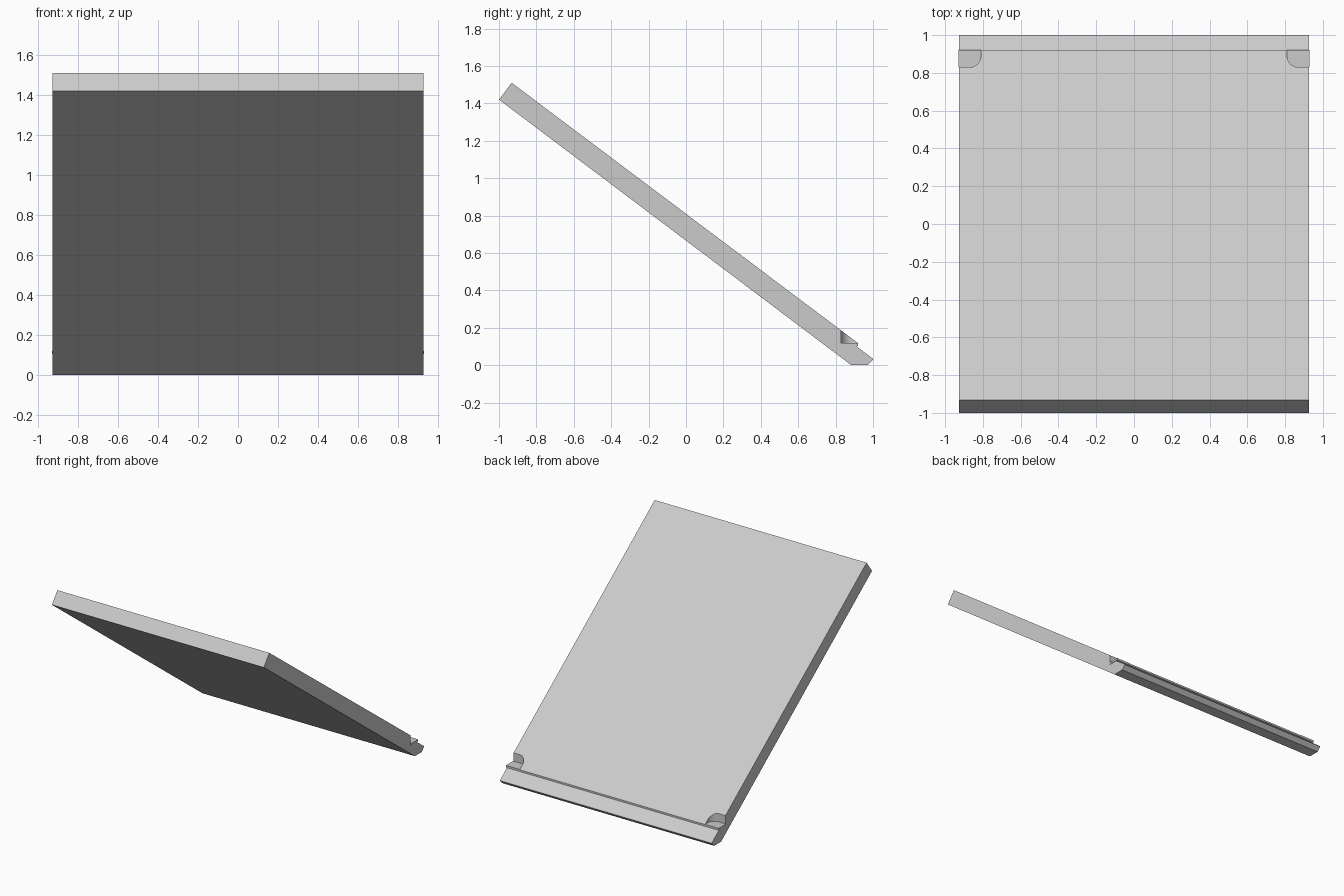
import bpy, bmesh, math

if "Cube" in bpy.data.objects:
    bpy.data.objects.remove(bpy.data.objects["Cube"])

W = 0.926


def prism(name, ring_a, ring_b):
    """Closed solid between two matching outlines."""
    bm = bmesh.new()
    a = [bm.verts.new(p) for p in ring_a]
    b = [bm.verts.new(p) for p in ring_b]
    n = len(a)
    bm.faces.new(a)
    bm.faces.new(b[::-1])
    for i in range(n):
        j = (i + 1) % n
        bm.faces.new((a[j], a[i], b[i], b[j]))
    bmesh.ops.recalc_face_normals(bm, faces=bm.faces)
    me = bpy.data.meshes.new(name)
    bm.to_mesh(me)
    bm.free()
    ob = bpy.data.objects.new(name, me)
    bpy.context.collection.objects.link(ob)
    return ob


def notch_outline(side, outer, front):
    """Corner pocket seen from above, rounded at its inner rear corner."""
    pts = [(outer, front), (0.81, front)]
    for i in range(13):
        t = math.radians(90 * i / 12)
        pts.append((0.87 - 0.06 * math.cos(t), 0.89 - 0.06 * math.sin(t)))
    pts.append((outer, 0.83))
    return [(side * x, y) for x, y in pts]


# Sloping slab with a stepped, chamfered foot
profile = [(-1.0, 1.42), (-0.932, 1.51), (0.92, 0.118), (0.92, 0.104),
           (0.907, 0.104), (0.998, 0.036), (1.0, 0.03), (0.974, 0.003),
           (0.97, 0.0), (0.887, 0.0), (0.88, 0.003)]
slab = prism("sloping_slab", [(-W, y, z) for y, z in profile],
             [(W, y, z) for y, z in profile])

for side, label in ((-1, "left"), (1, "right")):
    # Corner pocket
    cut = notch_outline(side, 1.0, 0.96)
    cutter = prism(label + "_pocket_cutter", [(x, y, 0.112) for x, y in cut],
                   [(x, y, 0.4) for x, y in cut])
    cutter.hide_render = True
    cutter.hide_set(True)
    mod = slab.modifiers.new(label + "_pocket", "BOOLEAN")
    mod.object = cutter
    mod.operation = "DIFFERENCE"
    mod.solver = "EXACT"

    # Pocket floor with a slight outer lip
    floor = notch_outline(side, 0.93, 0.92)
    prism(label + "_pocket_floor", [(x, y, 0.105) for x, y in floor],
          [(x, y, 0.12) for x, y in floor])
